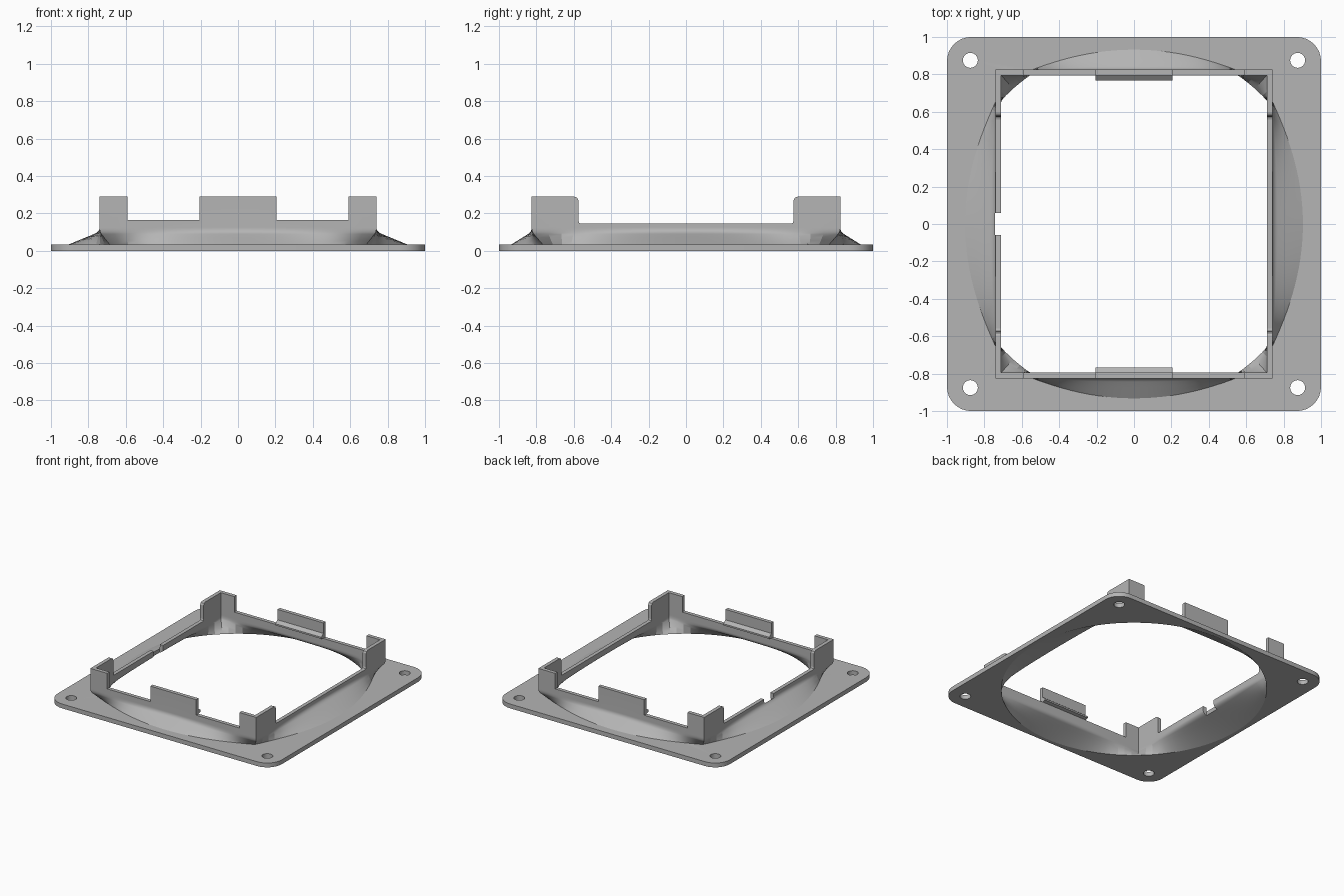
import bpy, bmesh, math

if "Cube" in bpy.data.objects:
    bpy.data.objects.remove(bpy.data.objects["Cube"])

grey = bpy.data.materials.new("mid grey")
grey.use_nodes = True
colour = (0.46, 0.46, 0.46, 1)
grey.diffuse_color = colour
grey.node_tree.nodes["Principled BSDF"].inputs["Base Color"].default_value = colour


def make_object(name, bm):
    bmesh.ops.recalc_face_normals(bm, faces=bm.faces)
    mesh = bpy.data.meshes.new(name)
    bm.to_mesh(mesh)
    bm.free()
    mesh.materials.append(grey)
    obj = bpy.data.objects.new(name, mesh)
    bpy.context.collection.objects.link(obj)
    return obj


def stack(name, rings):
    """Closed solid through a list of matching rings of points."""
    bm = bmesh.new()
    loops = [[bm.verts.new(p) for p in ring] for ring in rings]
    n = len(loops[0])
    for low, high in zip(loops, loops[1:]):
        for i in range(n):
            j = (i + 1) % n
            bm.faces.new((low[i], low[j], high[j], high[i]))
    bm.faces.new(loops[0][::-1])
    bm.faces.new(loops[-1])
    return make_object(name, bm)


def box(name, x0, x1, y0, y1, z0, z1):
    ring = [(x0, y0), (x1, y0), (x1, y1), (x0, y1)]
    return stack(name, [[(x, y, z) for x, y in ring] for z in (z0, z1)])


def cylinder(name, x, y, r, z0, z1, n=32):
    ring = [(x + r * math.cos(math.tau * i / n), y + r * math.sin(math.tau * i / n))
            for i in range(n)]
    return stack(name, [[(a, b, z) for a, b in ring] for z in (z0, z1)])


def duct(name, radius, hx, hy, drop, bottom, top):
    """Solid that blends from a circle to an upright rectangle."""
    corner = math.atan2(hy, hx)
    angles = [math.tau * i / 120 for i in range(120)]
    for c in (corner, math.pi - corner, math.pi + corner, math.tau - corner):
        nearest = min(range(120), key=lambda i: abs(angles[i] - c))
        angles[nearest] = c
    # straight slope, then a quadratic bend into the vertical wall
    profile = [(0.88 * k / 5, 0.09 * k / 5) for k in range(5)]
    for k in range(9):
        t = k / 8
        a, b, c = (1 - t) ** 2, 2 * t * (1 - t), t * t
        profile.append((0.88 * a + b + c, 0.09 * a + 0.102 * b + 0.125 * c))
    profile = [(s, z - drop * s) for s, z in profile]
    if bottom < 0:
        profile.insert(0, (0, bottom))
    profile.append((1, top))
    rings = []
    for s, z in profile:
        ring = []
        for t in angles:
            cx, cy = math.cos(t), math.sin(t)
            reach = min(hx / max(abs(cx), 1e-6), hy / max(abs(cy), 1e-6))
            r = radius + (reach - radius) * s
            ring.append((r * cx, r * cy, z))
        rings.append(ring)
    return stack(name, rings)


def boolean(target, tool, operation):
    mod = target.modifiers.new("cut", "BOOLEAN")
    mod.operation = operation
    mod.solver = "EXACT"
    mod.object = tool
    bpy.context.view_layer.objects.active = target
    bpy.ops.object.modifier_apply(modifier=mod.name)
    bpy.data.objects.remove(tool)


# Mounting plate with rounded corners
outline = []
for q, (sx, sy) in enumerate([(1, 1), (-1, 1), (-1, -1), (1, -1)]):
    for k in range(9):
        a = math.pi / 2 * (q + k / 8)
        outline.append((sx * 0.87 + 0.13 * math.cos(a), sy * 0.87 + 0.13 * math.sin(a)))
frame = stack("mounting_frame", [[(x, y, z) for x, y in outline] for z in (0, 0.035)])

# Collar blending from round opening to rectangular rim
boolean(frame, duct("collar_outer", 0.988, 0.74, 0.825, 0, 0, 0.29), "UNION")
boolean(frame, duct("collar_inner", 0.97, 0.71, 0.795, 0.012, -0.05, 0.4), "DIFFERENCE")

# Screw holes
for sx in (-1, 1):
    for sy in (-1, 1):
        boolean(frame, cylinder("hole", sx * 0.875, sy * 0.875, 0.04, -0.05, 0.1), "DIFFERENCE")

# Gaps between the centre tabs and corner posts
for x0, x1 in ((-0.59, -0.205), (0.205, 0.59)):
    boolean(frame, box("gap", x0, x1, -0.95, 0.95, 0.165, 0.4), "DIFFERENCE")

# Long side gaps with rounded corners
half = [(0.6, 0.4), (0.6, 0.291), (0.582, 0.284), (0.575, 0.27),
        (0.575, 0.16), (0.571, 0.149), (0.56, 0.145)]
side = half + [(-y, z) for y, z in reversed(half)]
boolean(frame, stack("side_gap", [[(x, y, z) for y, z in side] for x in (-0.95, 0.95)]),
        "DIFFERENCE")

# Small cable notch in one side
boolean(frame, box("notch", -0.743, -0.6, -0.06, 0.06, 0.05, 0.3), "DIFFERENCE")

# Snap ridges inside the two centre tabs
ridge = [(0.80, 0.165), (0.768, 0.172), (0.768, 0.185), (0.80, 0.21)]
snaps = []
for name, s in (("front_snap_ridge", -1), ("back_snap_ridge", 1)):
    snaps.append(stack(name, [[(x, s * y, z) for y, z in ridge] for x in (-0.205, 0.205)]))

bpy.ops.object.select_all(action="DESELECT")
frame.select_set(True)
bpy.context.view_layer.objects.active = frame
bpy.ops.object.shade_smooth_by_angle(angle=math.radians(18))
